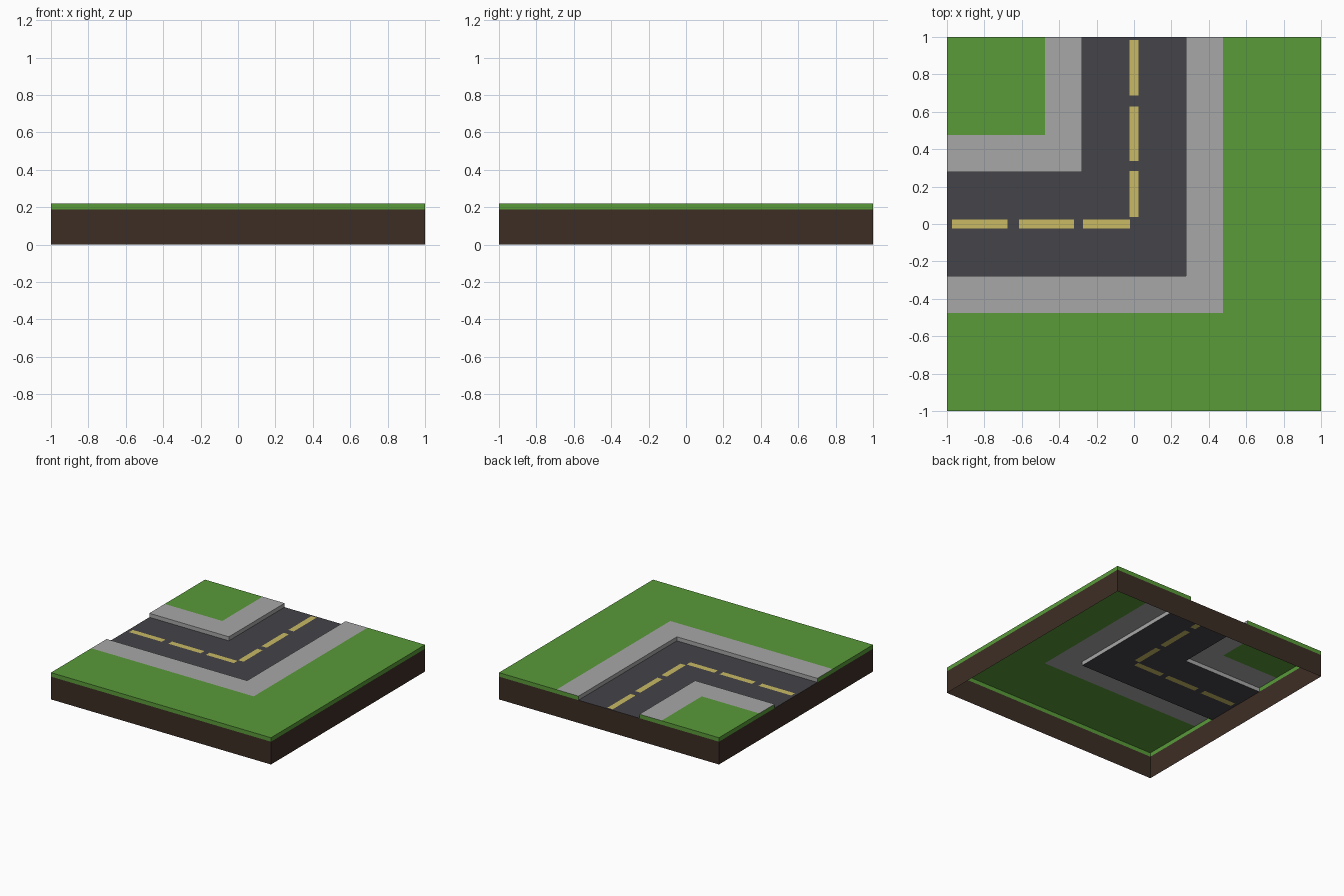
import bpy, bmesh

if "Cube" in bpy.data.objects:
    bpy.data.objects.remove(bpy.data.objects["Cube"])

ROAD, WALK = 0.277, 0.477      # half widths of road and road + sidewalks
Z_ROAD, Z_TOP = 0.187, 0.22


def material(name, rgb):
    m = bpy.data.materials.new(name)
    m.diffuse_color = (*rgb, 1)
    m.use_nodes = True
    m.node_tree.nodes["Principled BSDF"].inputs["Base Color"].default_value = m.diffuse_color
    return m


GRASS = material("grass_green", (0.100, 0.325, 0.041))
SOIL = material("soil_brown", (0.046, 0.027, 0.018))
STONE = material("sidewalk_grey", (0.390, 0.390, 0.390))
ASPHALT = material("asphalt_grey", (0.058, 0.056, 0.065))
PAINT = material("line_yellow", (0.580, 0.490, 0.125))


def finish(bm, name, mats):
    bmesh.ops.remove_doubles(bm, verts=bm.verts, dist=1e-5)
    me = bpy.data.meshes.new(name)
    bm.to_mesh(me)
    bm.free()
    for m in mats:
        me.materials.append(m)
    ob = bpy.data.objects.new(name, me)
    bpy.context.collection.objects.link(ob)


def sheet(bm, xs, ys, z, rule):
    """Flat grid of cells; rule(x, y) gives a material index, or None to skip."""
    xs, ys = sorted(set(xs)), sorted(set(ys))
    for x0, x1 in zip(xs, xs[1:]):
        for y0, y1 in zip(ys, ys[1:]):
            k = rule((x0 + x1) / 2, (y0 + y1) / 2)
            if k is not None:
                f = bm.faces.new([bm.verts.new((x, y, z)) for x, y in
                                  ((x0, y0), (x1, y0), (x1, y1), (x0, y1))])
                f.material_index = k


def wall(bm, path, z0, z1):
    """Vertical strip along a path, facing to the right of travel."""
    for (ax, ay), (bx, by) in zip(path, path[1:]):
        bm.faces.new([bm.verts.new(p) for p in
                      ((ax, ay, z0), (bx, by, z0), (bx, by, z1), (ax, ay, z1))])


def bend(x, y):
    """Signed distance across the L-shaped road from its centre line."""
    return max(x, -y)


cuts = [-1, -WALK, -ROAD, ROAD, WALK, 1]
R = ROAD

# Soil skirt, open underneath
bm = bmesh.new()
wall(bm, [(-1, -1), (1, -1), (1, 1), (-1, 1), (-1, -1)], 0, Z_ROAD)
finish(bm, "soil_skirt", [SOIL])

# Grass with its outer rim, interrupted where the road leaves the tile
bm = bmesh.new()
sheet(bm, cuts, cuts, Z_TOP, lambda x, y: 0 if abs(bend(x, y)) > WALK else None)
wall(bm, [(-R, 1), (-1, 1), (-1, R)], Z_ROAD, Z_TOP)
wall(bm, [(-1, -R), (-1, -1), (1, -1), (1, 1), (R, 1)], Z_ROAD, Z_TOP)
finish(bm, "grass", [GRASS])

# Sidewalks with curb faces towards the road
bm = bmesh.new()
sheet(bm, cuts, cuts, Z_TOP,
      lambda x, y: 0 if ROAD < abs(bend(x, y)) < WALK else None)
wall(bm, [(-1, R), (-R, R), (-R, 1)], Z_ROAD, Z_TOP)
wall(bm, [(R, 1), (R, -R), (-1, -R)], Z_ROAD, Z_TOP)
finish(bm, "sidewalks", [STONE])

# Road with the dashed centre line cut into the surface
HALF = 0.024
dash_x = [(-0.973, -0.676), (-0.616, -0.322), (-0.274, -0.022)]
dash_y = [(0.037, 0.284), (0.338, 0.627), (0.688, 0.985)]


def road_rule(x, y):
    if abs(bend(x, y)) > ROAD:
        return None
    on_x = abs(y) < HALF and any(a < x < b for a, b in dash_x)
    on_y = abs(x) < HALF and any(a < y < b for a, b in dash_y)
    return 1 if on_x or on_y else 0


bm = bmesh.new()
sheet(bm, cuts + [-HALF, HALF] + [v for d in dash_x for v in d],
      cuts + [-HALF, HALF] + [v for d in dash_y for v in d], Z_ROAD, road_rule)
finish(bm, "road", [ASPHALT, PAINT])
